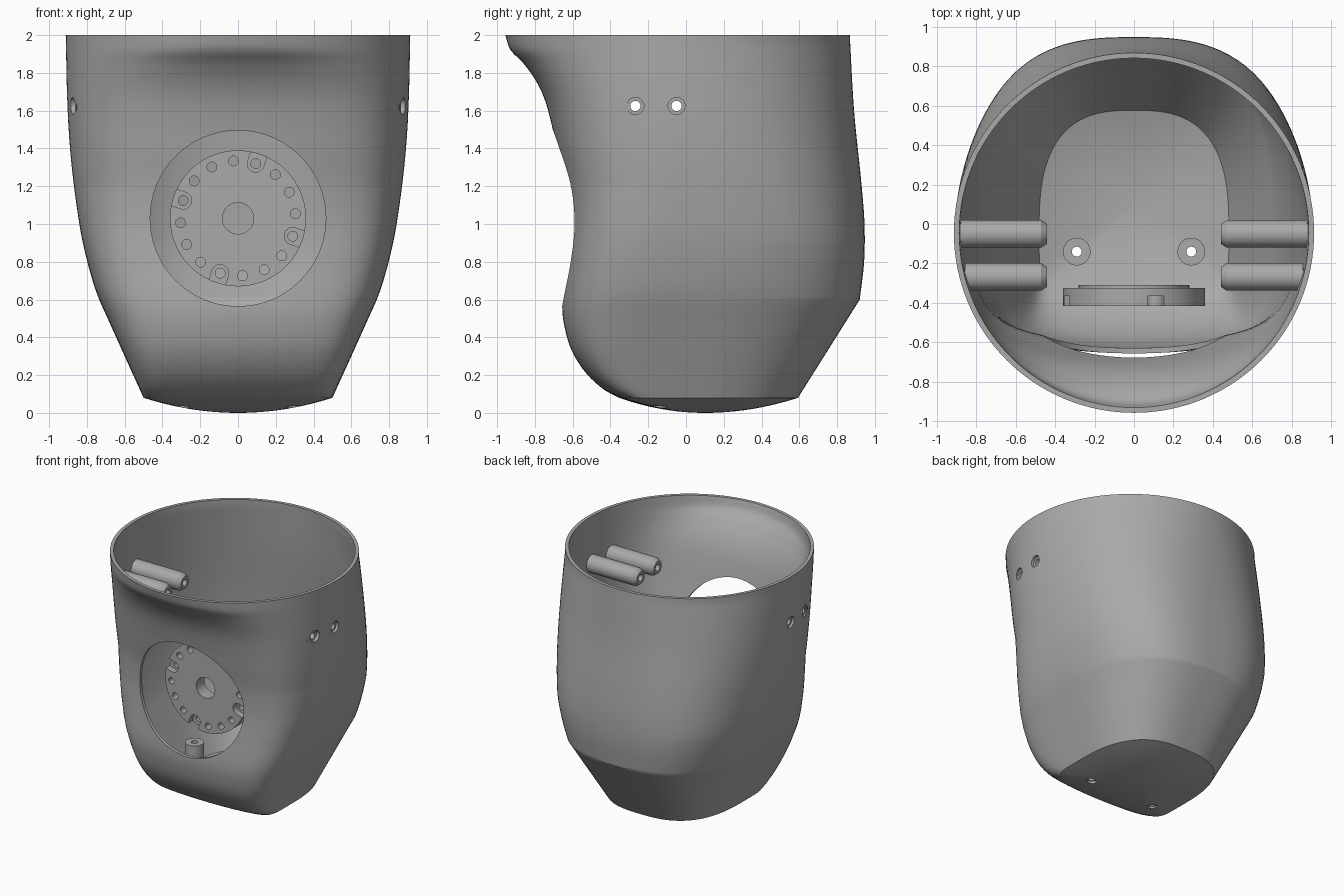
import bpy, bmesh, math
from mathutils import Matrix

if "Cube" in bpy.data.objects:
    bpy.data.objects.remove(bpy.data.objects["Cube"], do_unlink=True)

grey = bpy.data.materials.new("plain grey")
grey.use_nodes = True
COLOUR = (0.4, 0.4, 0.4, 1)
grey.diffuse_color = COLOUR
grey.node_tree.nodes["Principled BSDF"].inputs["Base Color"].default_value = COLOUR

T, R = Matrix.Translation, Matrix.Rotation
QUARTER = math.pi / 2
ALONG_X, ALONG_Y = R(QUARTER, 4, 'Y'), R(-QUARTER, 4, 'X')


def to_object(name, bm, matrix=Matrix(), recalc=True):
    bm.transform(matrix)
    if recalc:
        bmesh.ops.recalc_face_normals(bm, faces=bm.faces)
    mesh = bpy.data.meshes.new(name)
    bm.to_mesh(mesh)
    bm.free()
    mesh.materials.append(grey)
    obj = bpy.data.objects.new(name, mesh)
    bpy.context.collection.objects.link(obj)
    return obj


def select(obj):
    bpy.ops.object.select_all(action='DESELECT')
    obj.select_set(True)
    bpy.context.view_layer.objects.active = obj


def smooth(obj):
    select(obj)
    bpy.ops.object.shade_smooth_by_angle(angle=math.radians(25))


def lathe(name, profile, matrix, segments=48):
    """Closed ring profile of (radius, height) turned about local z."""
    bm = bmesh.new()
    rings = []
    for j in range(segments):
        a = 2 * math.pi * j / segments
        rings.append([bm.verts.new((r * math.cos(a), r * math.sin(a), h)) for r, h in profile])
    n = len(profile)
    for j in range(segments):
        p, q = rings[j], rings[(j + 1) % segments]
        for i in range(n):
            k = (i + 1) % n
            bm.faces.new((p[i], q[i], q[k], p[k]))
    obj = to_object(name, bm, matrix)
    smooth(obj)
    return obj


def add_rod(bm, radius, depth, matrix, segments=32, stretch=0):
    """Cylinder; stretch pulls its +x half outwards into a slot."""
    made = bmesh.ops.create_cone(bm, cap_ends=True, segments=segments, radius1=radius,
                                 radius2=radius, depth=depth)["verts"]
    for v in made:
        if v.co.x > 0.001:
            v.co.x += stretch
    bmesh.ops.transform(bm, matrix=matrix, verts=made)


def cut(target, bm):
    cutter = to_object("cutter", bm)
    cutter.hide_render = True
    mod = target.modifiers.new("cut", 'BOOLEAN')
    mod.operation, mod.solver, mod.object = 'DIFFERENCE', 'EXACT', cutter
    select(target)
    bpy.ops.object.modifier_apply(modifier=mod.name)
    bpy.data.objects.remove(cutter, do_unlink=True)


def curve(knots, z):
    """Smooth curve through (z, value) knots given in rising z."""
    def slope(i):
        a, b = knots[max(i - 1, 0)], knots[min(i + 1, len(knots) - 1)]
        return (b[1] - a[1]) / (b[0] - a[0])
    i = 0
    while i < len(knots) - 2 and z > knots[i + 1][0]:
        i += 1
    (z0, v0), (z1, v1) = knots[i], knots[i + 1]
    h = z1 - z0
    t = min(max((z - z0) / h, 0), 1)
    return (v0 * (1 + 2 * t) * (1 - t) ** 2 + h * slope(i) * t * (1 - t) ** 2
            + v1 * t * t * (3 - 2 * t) + h * slope(i + 1) * t * t * (t - 1))


# Shell outlines by height
WIDTH = [(0.08, 0.5), (0.3, 0.6), (0.5, 0.69), (0.6, 0.735), (0.7, 0.77), (0.85, 0.81),
         (1, 0.84), (1.3, 0.88), (1.6, 0.902), (2, 0.912)]
BACK = [(0.6, 0.92), (0.8, 0.943), (1, 0.945), (1.2, 0.93), (1.6, 0.89), (2, 0.867)]
FRONT = [(0.08, -0.355), (0.12, -0.43), (0.2, -0.52), (0.3, -0.59), (0.4, -0.63), (0.55, -0.655),
         (0.8, -0.64), (1, -0.63), (1.2, -0.645), (1.4, -0.685), (1.52, -0.71), (1.65, -0.745),
         (1.75, -0.79), (1.85, -0.86), (1.92, -0.928), (2, -0.957)]
CY, DEPTH, BLEND, BOW, SEG = -0.045, 0.912, 10, 0.16, 128


def ramp(z, low, high):
    return min(max((high - z) / (high - low), 0), 1)


def section(z):
    """Rounded body outline blended with the bowed front panel."""
    w = curve(WIDTH, z)
    back = curve(BACK, z) if z >= 0.6 else 0.593 + (z - 0.08) * (0.92 - 0.593) / 0.52
    target = min(CY - curve(FRONT, z), DEPTH * 0.999)
    d = (target ** -BLEND - DEPTH ** -BLEND) ** (-1 / BLEND)
    points = []
    for j in range(SEG):
        a = 2 * math.pi * j / SEG
        c, s = math.cos(a), math.sin(a)
        if s > 0:
            n, b = 2 + 0.75 * ramp(z, 0.9, 1.95), back - CY
        else:
            n, b = 2 + 0.7 * ramp(z, 0.4, 1.2), DEPTH
        body = (abs(c / w) ** n + abs(s / b) ** n) ** (-1 / n)
        panel = 2 * d / (math.sqrt(s * s + 4 * BOW * c * c * d) - s + 1e-6) if s > 0 else \
            2 * d / (-s + math.sqrt(s * s + 4 * BOW * c * c * d))
        r = (body ** -BLEND + panel ** -BLEND) ** (-1 / BLEND)
        points.append((r * c, CY + r * s, z))
    return points


# Shell: domed floor rings, then wall rings
RIM, FLOOR_Y = 0.08, 0.1
rim = section(RIM)
outline = []
for k in range(1, 12):
    f = k / 12
    outline.append([(x * f, FLOOR_Y + (y - FLOOR_Y) * f, RIM * f * f) for x, y, z in rim])
outline += [section(RIM + 0.02 * i) for i in range(97)]

bm = bmesh.new()
centre = bm.verts.new((0, FLOOR_Y, 0))
rings = [[bm.verts.new(p) for p in ring] for ring in outline]
for j in range(SEG):
    k = (j + 1) % SEG
    bm.faces.new((centre, rings[0][k], rings[0][j]))
    for lower, upper in zip(rings, rings[1:]):
        bm.faces.new((lower[j], lower[k], upper[k], upper[j]))
shell = to_object("shell", bm, recalc=False)
wall = shell.modifiers.new("wall", 'SOLIDIFY')
wall.thickness, wall.offset, wall.use_even_offset = 0.027, -1, True
select(shell)
bpy.ops.object.modifier_apply(modifier=wall.name)
for v in shell.data.vertices:
    if v.co.z > 1.99:
        v.co.z = 2

# Openings in the shell: round front window, side holes, floor holes
PEG_Z, PEGS = 1.625, {"rear": (-0.05, 0.88), "front": (-0.268, 0.855)}
POST_X, POST_Y = 0.29, -0.14
HUB_Z = 1.03
bm = bmesh.new()
add_rod(bm, 0.465, 0.8, T((0, -0.8, HUB_Z)) @ ALONG_Y, 96)
for side in (-1, 1):
    for y, end in PEGS.values():
        add_rod(bm, 0.045, 0.4, T((side * 0.95, y, PEG_Z)) @ ALONG_X)
    add_rod(bm, 0.035, 0.3, T((side * POST_X, POST_Y, 0)))
cut(shell, bm)
smooth(shell)

# Hollow pegs and floor posts, mirrored left and right
for side, label in ((1, "left"), (-1, "right")):
    for place, (y, end) in PEGS.items():
        lathe(f"{label}_{place}_peg",
              [(0.027, 0.44), (0.05, 0.44), (0.07, 0.47), (0.07, end), (0.027, end)],
              T((0, y, PEG_Z)) @ R(side * QUARTER, 4, 'Y'))
    lathe(f"{label}_floor_post", [(0.025, 0.05), (0.07, 0.05), (0.07, 0.41), (0.025, 0.41)],
          T((side * POST_X, POST_Y, 0)))

# Mounting disc with a raised back, edge slots and a ring of holes
disc = lathe("mounting_disc",
             [(0.083, -0.415), (0.36, -0.415), (0.36, -0.325), (0.28, -0.325),
              (0.28, -0.31), (0.083, -0.31)], T((0, 0, HUB_Z)) @ ALONG_Y, 96)
slots, holes = bmesh.new(), bmesh.new()
for i in range(16):
    turn = R(-math.radians(72 + 22.5 * i), 4, 'Y') @ T((0.305, 0, 0)) @ ALONG_Y
    add_rod(holes, 0.026, 0.4, T((0, -0.36, HUB_Z)) @ turn, 24)
    if i % 4 == 0:
        add_rod(slots, 0.045, 0.1, T((0, -0.415, HUB_Z)) @ turn, 32, stretch=0.1)
cut(disc, slots)
cut(disc, holes)
smooth(disc)
